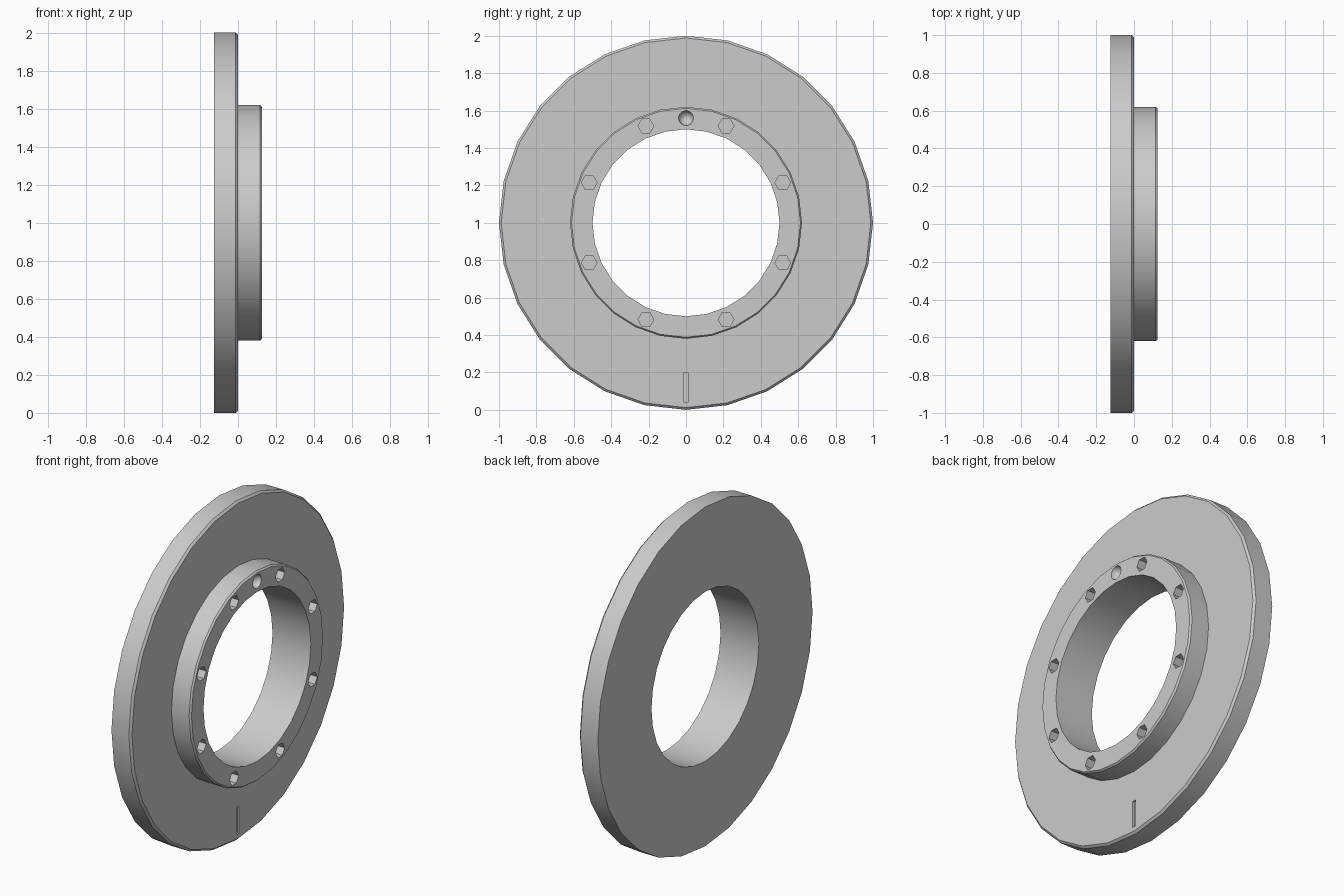
import bpy, bmesh
from math import sin, cos, pi, radians
from mathutils import Matrix, Vector

cube = bpy.data.objects.get("Cube")
if cube:
    bpy.data.objects.remove(cube, do_unlink=True)

SIDES = 28
BACK, STEP, FACE = -0.125, 0.0, 0.125   # planes along x
MID_Z = 1.0
BOLT_RADIUS = 0.56

steel = bpy.data.materials.new("grey_steel")
steel.use_nodes = True
steel.diffuse_color = (0.6, 0.6, 0.6, 1)
steel.node_tree.nodes["Principled BSDF"].inputs["Base Color"].default_value = (0.6, 0.6, 0.6, 1)


def make_object(name, bm):
    bmesh.ops.recalc_face_normals(bm, faces=bm.faces[:])
    mesh = bpy.data.meshes.new(name)
    bm.to_mesh(mesh)
    bm.free()
    mesh.materials.append(steel)
    obj = bpy.data.objects.new(name, mesh)
    bpy.context.collection.objects.link(obj)
    return obj


def lathe(name, profile):
    """Revolve a closed (x, radius) profile about the x axis."""
    bm = bmesh.new()
    rings = []
    for i in range(SIDES):
        a = 2 * pi * i / SIDES
        rings.append([bm.verts.new((x, r * sin(a), MID_Z + r * cos(a))) for x, r in profile])
    n = len(profile)
    for i in range(SIDES):
        here, after = rings[i], rings[(i + 1) % SIDES]
        for j in range(n):
            k = (j + 1) % n
            bm.faces.new((here[j], here[k], after[k], after[j]))
    return make_object(name, bm)


def on_ring(x, angle, radius=BOLT_RADIUS):
    return Vector((x, radius * sin(angle), MID_Z + radius * cos(angle)))


def cut(target, name, bm):
    cutter = make_object(name, bm)
    cutter.hide_render = True
    mod = target.modifiers.new(name, 'BOOLEAN')
    mod.operation, mod.solver, mod.object = 'DIFFERENCE', 'EXACT', cutter
    bpy.context.view_layer.objects.active = target
    bpy.ops.object.modifier_apply(modifier=name)
    bpy.data.objects.remove(cutter, do_unlink=True)


# Wide disc with a raised hub and a through bore, edges lightly chamfered
flange = lathe("flange_ring", [
    (BACK, 0.5), (BACK, 1.0), (STEP - 0.012, 1.0), (STEP, 0.988),
    (STEP, 0.62), (FACE - 0.01, 0.62), (FACE, 0.612), (FACE, 0.5)])

# Eight blind bolt holes in the hub face
bm = bmesh.new()
turn = Matrix.Rotation(radians(90), 4, 'Y')
for i in range(8):
    place = Matrix.Translation(on_ring(FACE, radians(22.5 + 45 * i)))
    bmesh.ops.create_cone(bm, cap_ends=True, segments=6, radius1=0.042,
                          radius2=0.042, depth=0.12, matrix=place @ turn)
cut(flange, "bolt_holes", bm)

# Round locating dimple at the top of the hub face
bm = bmesh.new()
bmesh.ops.create_uvsphere(bm, u_segments=14, v_segments=8, radius=0.04,
                          matrix=Matrix.Translation(on_ring(FACE, 0)) @ turn)
cut(flange, "locating_dimple", bm)

# Short alignment groove near the bottom of the disc
bm = bmesh.new()
bmesh.ops.create_cube(bm, size=1, matrix=Matrix.Translation((STEP, 0, 0.12))
                      @ Matrix.Diagonal((0.024, 0.022, 0.16, 1)))
cut(flange, "alignment_groove", bm)

# Smooth round walls, crisp edges
bpy.ops.object.select_all(action='DESELECT')
flange.select_set(True)
bpy.context.view_layer.objects.active = flange
bpy.ops.object.shade_smooth_by_angle(angle=radians(30))
